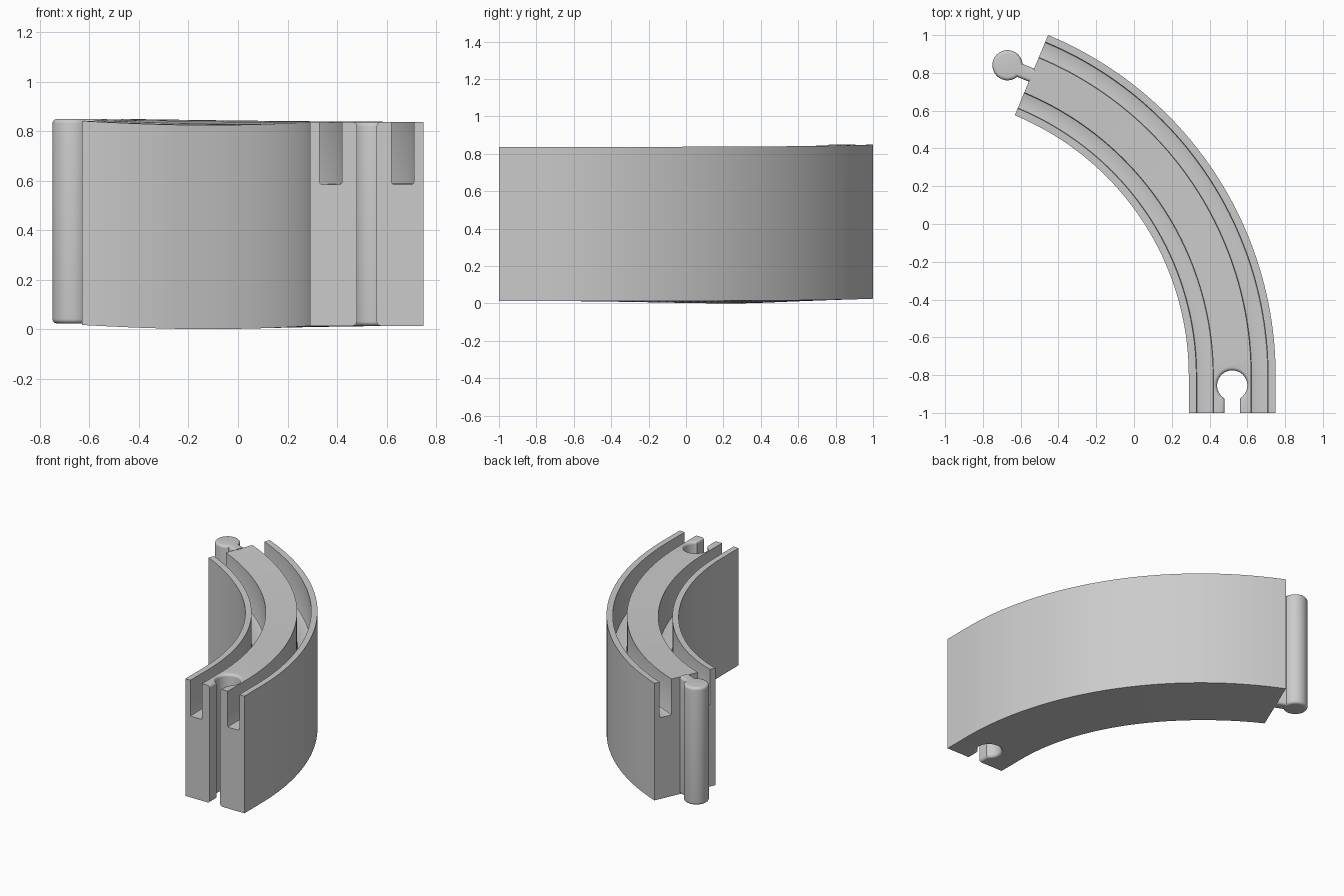
import bpy, bmesh
from math import sin, cos, pi, asin, radians

if "Cube" in bpy.data.objects:
    bpy.data.objects.remove(bpy.data.objects["Cube"])

CX, CY = -1.202, -0.803            # centre of the curve
R_IN, R_OUT = 1.492, 1.952         # inner and outer radius
SWEEP = radians(67.5)
Z0, Z1, ZG = 0.013, 0.837, 0.585   # bottom, top and groove floor
FILLET = 0.018


def make_object(name, bm):
    bmesh.ops.recalc_face_normals(bm, faces=bm.faces[:])
    me = bpy.data.meshes.new(name)
    bm.to_mesh(me)
    bm.free()
    ob = bpy.data.objects.new(name, me)
    bpy.context.collection.objects.link(ob)
    return ob


def loft(name, rings):
    """Skin closed rings of points and cap both ends."""
    bm = bmesh.new()
    loops = [[bm.verts.new(p) for p in ring] for ring in rings]
    n = len(loops[0])
    for a, b in zip(loops, loops[1:]):
        for i in range(n):
            j = (i + 1) % n
            bm.faces.new((a[i], a[j], b[j], b[i]))
    bm.faces.new(loops[0])
    bm.faces.new(loops[-1])
    return make_object(name, bm)


def smooth(ob):
    bpy.ops.object.select_all(action='DESELECT')
    ob.select_set(True)
    bpy.context.view_layer.objects.active = ob
    bpy.ops.object.shade_smooth_by_angle(angle=radians(30))


def warp(r, t):
    """Slight sag of the inner side and lift of the far end."""
    s = (r - R_IN) / (R_OUT - R_IN)
    return 0.012 * t ** 3 * (0.3 + 0.7 * s) - 0.014 * (1 - s) * sin(pi * t ** 1.7)


def keyhole(r, w, length, o, z, centre, turn):
    """Round head with a straight neck towards local -y, grown by o."""
    r, w = r + o, w + o
    a = asin(w / r)
    pts = [(-w, -length)]
    for i in range(41):
        ang = -pi / 2 - a - (2 * pi - 2 * a) * i / 40
        pts.append((r * cos(ang), r * sin(ang)))
    pts.append((w, -length))
    c, s = cos(turn), sin(turn)
    return [(centre[0] + x * c - y * s, centre[1] + x * s + y * c, z) for x, y in pts]


# Track body: grooved section swept along a short straight and an arc
def groove(a, b, f=0.008):
    return [(a, Z1), (a, ZG + f), (a + f * 0.3, ZG + f * 0.3), (a + f, ZG),
            (b - f, ZG), (b - f * 0.3, ZG + f * 0.3), (b, ZG + f), (b, Z1)]


section = ([(R_IN, Z0), (R_IN, Z1)] + groove(1.532, 1.622) + groove(1.822, 1.912)
           + [(R_OUT, Z1), (R_OUT, Z0)])
rings = [[(CX + r, -1.0, z) for r, z in section]]
STEPS = 48
for k in range(STEPS + 1):
    t = k / STEPS
    ang = SWEEP * t
    rings.append([(CX + r * cos(ang), CY + r * sin(ang), z + warp(r, t))
                  for r, z in section])
track = loft("track_body", rings)

# Socket cutter: keyhole that flares at top and bottom to round the rim
mid = (R_IN + R_OUT) / 2
arc = [(FILLET * (1 - sin(pi / 2 * i / 5)), FILLET * (1 - cos(pi / 2 * i / 5)))
       for i in range(6)]
levels = [(FILLET, Z0 - 0.05)] + [(o, Z0 + h) for o, h in arc]
levels += [(o, Z1 - h) for o, h in reversed(arc)] + [(FILLET, Z1 + 0.05)]
cutter = loft("socket_cutter", [keyhole(0.08, 0.04, 0.2, o, z, (CX + mid, -0.855), 0)
                                for o, z in levels])
cutter.hide_render = True
mod = track.modifiers.new("socket", 'BOOLEAN')
mod.operation = 'DIFFERENCE'
mod.solver = 'EXACT'
mod.object = cutter
bpy.context.view_layer.objects.active = track
bpy.ops.object.modifier_apply(modifier=mod.name)
bpy.data.objects.remove(cutter)
smooth(track)

# Connector peg: round head and neck with rounded top and bottom edges
D = 0.137
centre = (CX + mid * cos(SWEEP) - D * sin(SWEEP), CY + mid * sin(SWEEP) + D * cos(SWEEP))
low, high = 0.023, 0.849
arc = [(-FILLET * (1 - sin(pi / 2 * i / 5)), FILLET * (1 - cos(pi / 2 * i / 5)))
       for i in range(6)]
levels = [(o, low + h) for o, h in arc] + [(o, high - h) for o, h in reversed(arc)]
peg = loft("connector_peg", [keyhole(0.08, 0.037, D + 0.005, o, z, centre, SWEEP)
                             for o, z in levels])
smooth(peg)
